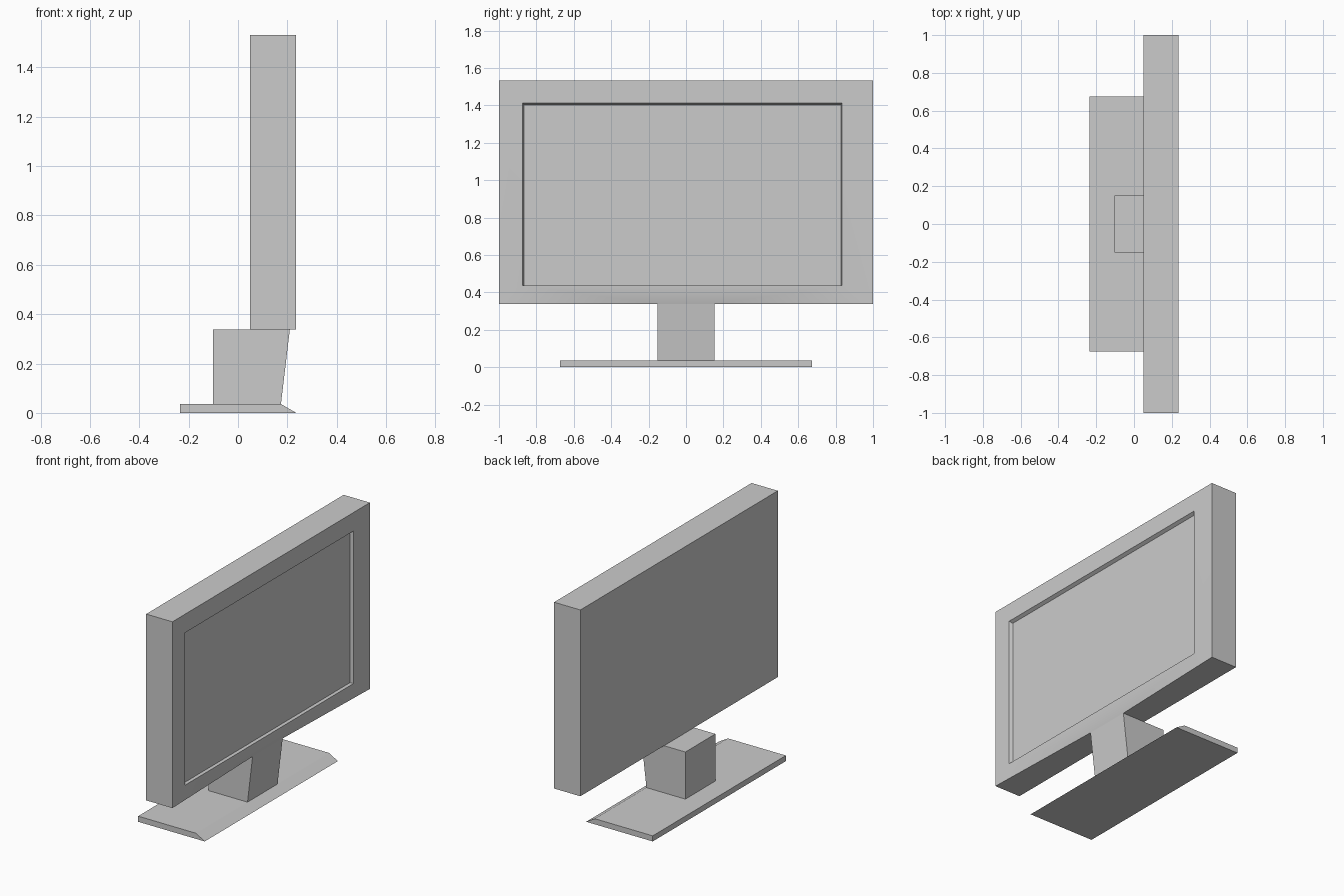
import bpy
import bmesh

if "Cube" in bpy.data.objects:
    bpy.data.objects.remove(bpy.data.objects["Cube"])


def make_object(name, verts, faces):
    mesh = bpy.data.meshes.new(name)
    mesh.from_pydata(verts, [], faces)
    bm = bmesh.new()
    bm.from_mesh(mesh)
    bmesh.ops.recalc_face_normals(bm, faces=bm.faces)
    bm.to_mesh(mesh)
    bm.free()
    obj = bpy.data.objects.new(name, mesh)
    bpy.context.collection.objects.link(obj)
    return obj


def extrude_profile(name, profile, half_width):
    """Extrude an (x, z) profile symmetrically along y."""
    n = len(profile)
    verts = [(x, y, z) for y in (-half_width, half_width) for x, z in profile]
    faces = [tuple(range(n)), tuple(range(n, 2 * n))]
    faces += [(i, (i + 1) % n, n + (i + 1) % n, n + i) for i in range(n)]
    return make_object(name, verts, faces)


def rect(x, y0, y1, z0, z1):
    return [(x, y0, z0), (x, y1, z0), (x, y1, z1), (x, y0, z1)]


NECK_HALF = 0.152
NECK_TOP = (0.21, 0.338)
FRONT = 0.235

# Flat base with a chamfered front edge
extrude_profile("base", [(-0.236, 0), (0.236, 0), (0.174, 0.036), (-0.236, 0.036)], 0.674)

# Leaning neck block
extrude_profile("neck", [(-0.102, 0.036), (0.174, 0.036), NECK_TOP, (-0.102, 0.338)], NECK_HALF)

# Screen housing: back, front, recess rim, recess floor, neck joint
verts = (rect(0.049, -1, 1, 0.338, 1.532)                     # 0-3
         + rect(FRONT, -1, 1, 0.338, 1.532)                   # 4-7
         + rect(FRONT, -0.874, 0.834, 0.436, 1.413)           # 8-11
         + rect(FRONT - 0.021, -0.865, 0.829, 0.438, 1.402)   # 12-15
         + [(NECK_TOP[0], s * NECK_HALF, NECK_TOP[1]) for s in (-1, 1)])  # 16-17
faces = [(0, 1, 2, 3), (12, 13, 14, 15), (0, 1, 5, 17, 16, 4)]
# Housing top and sides, plus the matching bezel strips
for a, b in ((1, 2), (2, 3), (3, 0)):
    faces += [(a, b, b + 4, a + 4), (a + 4, b + 4, b + 8, a + 8)]
# Recess walls
faces += [(8 + i, 8 + (i + 1) % 4, 12 + (i + 1) % 4, 12 + i) for i in range(4)]
# Lower bezel, dipping in to meet the neck
faces += [(4, 16, 8), (16, 17, 9, 8), (17, 5, 9)]
screen = make_object("screen_housing", verts, faces)

bpy.ops.object.select_all(action='DESELECT')
screen.select_set(True)
bpy.context.view_layer.objects.active = screen
bpy.ops.object.shade_smooth_by_angle(angle=0.45)
